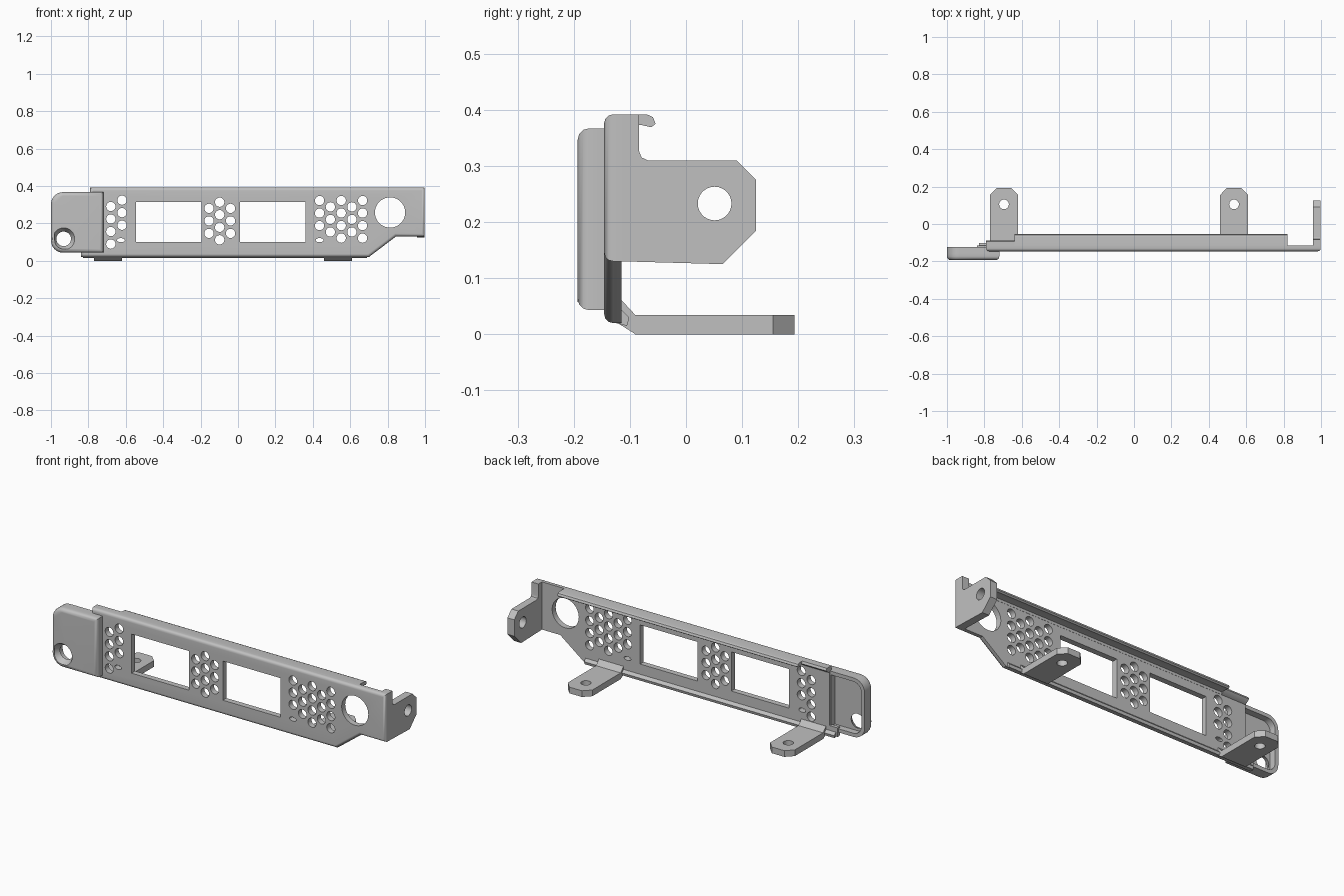
import bpy, bmesh, math
from mathutils import Vector

if "Cube" in bpy.data.objects:
    bpy.data.objects.remove(bpy.data.objects["Cube"], do_unlink=True)

steel = bpy.data.materials.new("grey steel")
steel.use_nodes = True
GREY = (0.53, 0.53, 0.53, 1)
steel.diffuse_color = GREY
steel.node_tree.nodes["Principled BSDF"].inputs["Base Color"].default_value = GREY
parts = []


def place(axis, a, b, d):
    return Vector({"X": (d, a, b), "Y": (a, d, b), "Z": (a, b, d)}[axis])


def circle(x, z, rx, rz=None, n=20):
    rz = rz or rx
    return [(x + rx * math.cos(i * math.tau / n), z + rz * math.sin(i * math.tau / n)) for i in range(n)]


def rect(x0, x1, z0, z1):
    return [(x0, z0), (x1, z0), (x1, z1), (x0, z1)]


def left_rounded(x0, x1, z0, z1, r, n=6):
    """Rectangle with both left corners rounded."""
    pts = [(x1, z0), (x1, z1)]
    for cz, start in ((z1 - r, 90), (z0 + r, 180)):
        for i in range(n + 1):
            t = math.radians(start + 90 * i / n)
            pts.append((x0 + r + r * math.cos(t), cz + r * math.sin(t)))
    return pts


def inset(pts, dist):
    """Move every side of an outline inwards by the distance."""
    vs = [Vector(p) for p in pts]
    area = sum(vs[i - 1].cross(vs[i]) for i in range(len(vs)))
    sign = 1 if area > 0 else -1
    normals = []
    for i, v in enumerate(vs):
        d = (vs[(i + 1) % len(vs)] - v).normalized()
        normals.append(Vector((-d.y, d.x)) * sign)
    return [v + (normals[i - 1] + normals[i]) * (dist / (1 + normals[i - 1].dot(normals[i])))
            for i, v in enumerate(vs)]


def rounded(front, back, r, n=3):
    """Layers (depth, inset) with a quarter-round rim at the front."""
    arc = [math.radians(90 * i / n) for i in range(n + 1)]
    return [(front + r * (1 - math.cos(t)), r * (1 - math.sin(t))) for t in arc] + [(back, 0)]


def sheet(name, outline, axis, layers, holes=(), dish=0.0):
    """Solid sheet through the layers, pierced by holes that may widen at the front."""
    bm = bmesh.new()
    first, last = layers[0][0], layers[-1][0]
    stacks = [[(inset(outline, step), depth) for depth, step in layers]]
    stacks += [[(inset(h, -dish), first), (h, last)] for h in holes]
    caps = ([], [])
    for stack in stacks:
        rings = [[bm.verts.new(place(axis, p[0], p[1], depth)) for p in pts] for pts, depth in stack]
        n = len(rings[0])
        for low, high in zip(rings, rings[1:]):
            for i in range(n):
                bm.faces.new((low[i - 1], low[i], high[i], high[i - 1]))
        for cap, ring in zip(caps, (rings[0], rings[-1])):
            cap += [bm.edges.get((ring[i - 1], ring[i])) for i in range(n)]
    for cap in caps:
        bmesh.ops.triangle_fill(bm, use_beauty=True, use_dissolve=False, edges=cap, normal=place(axis, 0, 0, 1))
    bmesh.ops.recalc_face_normals(bm, faces=bm.faces)
    mesh = bpy.data.meshes.new(name)
    bm.to_mesh(mesh)
    bm.free()
    mesh.materials.append(steel)
    obj = bpy.data.objects.new(name, mesh)
    bpy.context.collection.objects.link(obj)
    parts.append(obj)


def straight(lo, hi):
    return [(lo, 0), (hi, 0)]


FRONT, BACK, TOP = -0.146, -0.115, 0.392

# Port windows, connector hole and hexagonal vent pattern
STEP = 0.067
holes = [rect(x, x + 0.35, 0.10, 0.315) for x in (-0.545, 0.01)]
holes.append(circle(0.813, 0.258, 0.081, n=40))
for x, top, count in ((-0.68, 0.29, 4), (-0.62, 0.324, 3),
                      (-0.155, 0.28, 3), (-0.098, 0.313, 4), (-0.04, 0.28, 3),
                      (0.436, 0.322, 3), (0.494, 0.288, 3), (0.552, 0.322, 4),
                      (0.609, 0.288, 3), (0.666, 0.322, 4)):
    holes += [circle(x, top - i * STEP, 0.025) for i in range(count)]
holes += [circle(x, 0.11, 0.021, 0.011) for x in (-0.626, 0.436)]

# Front plate with its rounded front rim
sheet("front_plate",
      [(-0.84, 0.02), (0.70, 0.02), (0.845, 0.13), (0.998, 0.13), (0.998, TOP),
       (-0.79, TOP), (-0.79, 0.07), (-0.84, 0.07)],
      "Y", rounded(FRONT, BACK, 0.016), holes)

# Folded end flange, notched above, with one screw hole
sheet("end_flange",
      [(BACK, 0.13), (0.065, 0.125), (0.125, 0.185), (0.125, 0.275), (0.09, 0.31),
       (-0.068, 0.31), (-0.079, 0.315), (-0.084, 0.327), (-0.084, TOP), (BACK, TOP)],
      "X", straight(0.956, 0.998), [circle(0.051, 0.233, 0.03, n=28)])

# Long top lip with a curled edge, and its short continuation
sheet("top_lip",
      [(-0.128, 0.36), (-0.128, TOP), (-0.07, TOP), (-0.059, 0.387), (-0.054, 0.375),
       (-0.062, 0.369), (-0.08, 0.373), (-0.112, 0.373), (-0.114, 0.36)],
      "X", straight(-0.64, 0.82))
sheet("short_top_lip",
      [(-0.128, 0.36), (-0.128, TOP), (-0.094, TOP), (-0.088, 0.38), (-0.095, 0.373), (-0.114, 0.36)],
      "X", straight(-0.79, -0.64))

# Small bottom lip
sheet("bottom_lip", [(-0.125, 0.02), (-0.105, 0.015), (-0.101, 0.03), (-0.116, 0.045)],
      "X", straight(-0.83, 0.69))

# Two rear mounting tabs with sloped roots
for side, x in (("right", -0.695), ("left", 0.535)):
    w = 0.075
    sheet(side + "_mounting_tab",
          [(x - w, -0.091), (x + w, -0.091), (x + w, 0.155), (x + w - 0.037, 0.193),
           (x - w + 0.037, 0.193), (x - w, 0.155)],
          "Z", straight(0, 0.034), [circle(x, 0.105, 0.026)])
    sheet(side + "_tab_root",
          [(-0.125, 0.022), (-0.09, 0.0), (-0.09, 0.034), (-0.116, 0.062), (-0.125, 0.062)],
          "X", straight(x - w, x + w))

# Raised end tab: rounded face with a dished screw hole, and a rim behind it
tab_outline = left_rounded(-1, -0.72, 0.043, 0.367, 0.065)
sheet("raised_end_tab", tab_outline, "Y", rounded(-0.193, -0.158, 0.02),
      [circle(-0.932, 0.117, 0.039, n=28)], dish=0.02)
sheet("raised_tab_rim", tab_outline, "Y", straight(-0.158, -0.122),
      [left_rounded(-0.98, -0.795, 0.063, 0.347, 0.048)])

# Smooth rounded areas, crisp folds
bpy.ops.object.select_all(action="DESELECT")
for obj in parts:
    obj.select_set(True)
bpy.context.view_layer.objects.active = parts[0]
bpy.ops.object.shade_smooth_by_angle(angle=math.radians(35))
for obj in parts:
    obj.modifiers.new("even shading", "WEIGHTED_NORMAL").keep_sharp = True
